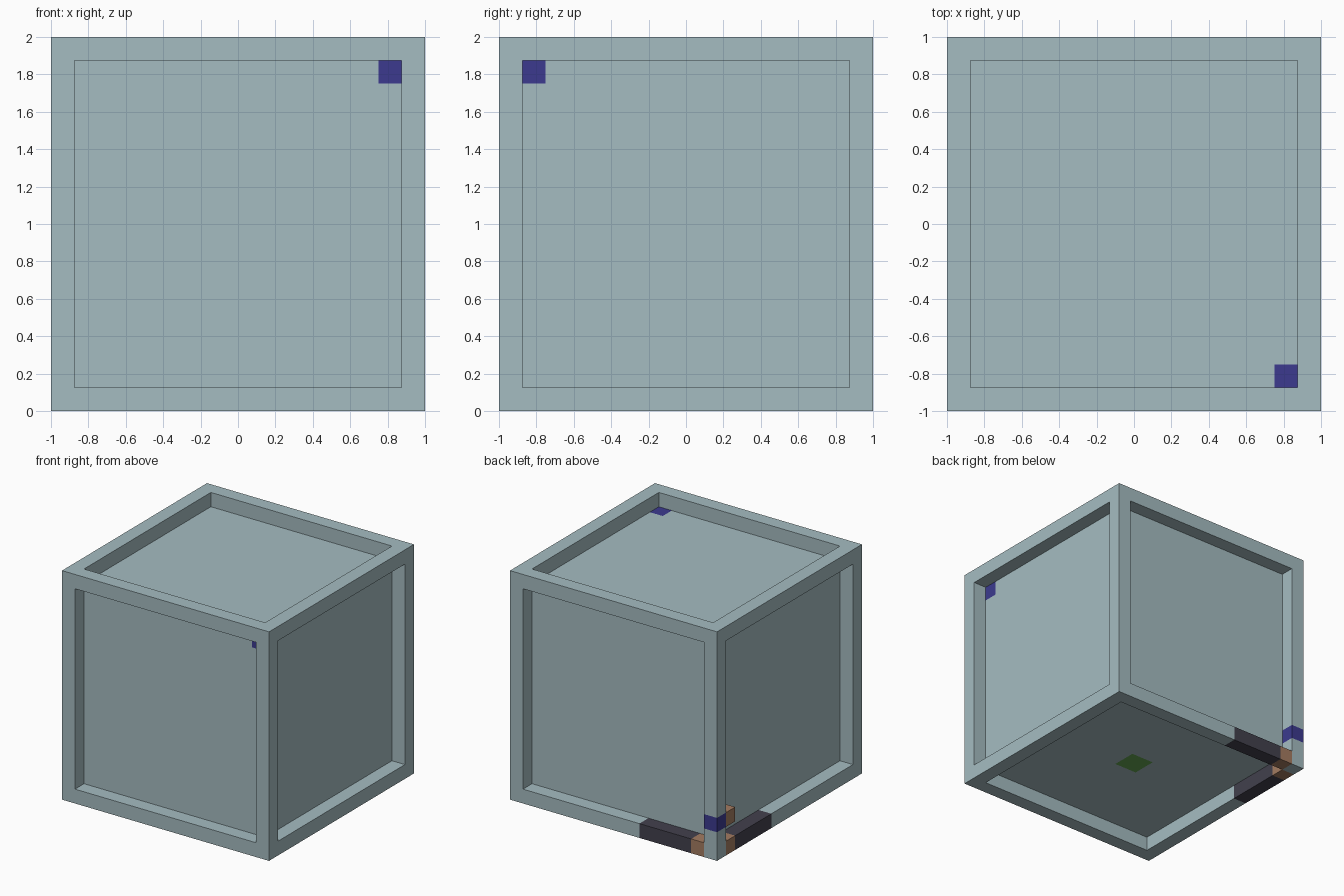
import bpy, bmesh
from mathutils import Vector

if "Cube" in bpy.data.objects:
    bpy.data.objects.remove(bpy.data.objects["Cube"])

U = 0.125  # width of the frame bars and of one small cell


def linear(c):
    c /= 255
    return c / 12.92 if c <= 0.04045 else ((c + 0.055) / 1.055) ** 2.4


def material(name, rgb):
    mat = bpy.data.materials.new(name)
    mat.use_nodes = True
    col = tuple(linear(c) for c in rgb) + (1,)
    mat.diffuse_color = col
    bsdf = mat.node_tree.nodes["Principled BSDF"]
    bsdf.inputs["Base Color"].default_value = col
    bsdf.inputs["Roughness"].default_value = 0.8
    return mat


MATS = [material("pale teal", (165, 188, 193)),
        material("deep blue", (60, 58, 143)),
        material("warm brown", (164, 124, 97)),
        material("charcoal", (66, 64, 77)),
        material("leaf green", (101, 166, 84))]
TEAL, BLUE, BROWN, CHARCOAL, GREEN = range(5)


def finish(bm, name, mats):
    bmesh.ops.recalc_face_normals(bm, faces=bm.faces)
    mesh = bpy.data.meshes.new(name)
    bm.to_mesh(mesh)
    bm.free()
    for m in mats:
        mesh.materials.append(m)
    obj = bpy.data.objects.new(name, mesh)
    bpy.context.collection.objects.link(obj)
    return obj


# Framed cube: every side inset to a border, then its panel sunk inwards
bm = bmesh.new()
bmesh.ops.create_cube(bm, size=2)
bmesh.ops.translate(bm, verts=bm.verts, vec=(0, 0, 1))
panels = list(bm.faces)
bmesh.ops.inset_individual(bm, faces=panels, thickness=U, use_even_offset=True)
bmesh.ops.inset_individual(bm, faces=panels, thickness=0, depth=-U)

# Coloured cells: colour, low corner, high corner
inner, post, cell, long = 1 - U, 2 * U, 1 - 2 * U, 0.25
g = 0.11
REGIONS = [
    (BLUE, (cell, -inner, 2 - post), (inner, -cell, 2 - U)),    # panel corner
    (BLUE, (-1, inner, post), (-inner, 1, post + U)),           # corner post
    (BROWN, (-inner, inner, 0), (-cell, 1, U)),                 # back bar
    (BROWN, (-1, cell, 0), (-inner, inner, U)),                 # side bar
    (CHARCOAL, (-cell, inner, 0), (-long, 1, U)),               # back bar
    (CHARCOAL, (-1, long, 0), (-inner, cell, U)),               # side bar
    (GREEN, (-g, -g, U), (g, g, U)),                            # underside
]

# Cut the surface along the cell borders, then colour the faces inside
cuts = {(axis, round(corner[axis], 4))
        for _, lo, hi in REGIONS for corner in (lo, hi) for axis in range(3)}
for axis, value in sorted(cuts):
    normal = Vector((0, 0, 0))
    normal[axis] = 1
    bmesh.ops.bisect_plane(bm, geom=bm.verts[:] + bm.edges[:] + bm.faces[:],
                           dist=1e-5, plane_co=normal * value, plane_no=normal)
for face in bm.faces:
    c = face.calc_center_median()
    for colour, lo, hi in REGIONS:
        if all(lo[i] - 1e-3 < c[i] < hi[i] + 1e-3 for i in range(3)):
            face.material_index = colour
finish(bm, "framed_cube", MATS)

# Small block standing beside the blue cell of the corner post
bm = bmesh.new()
bmesh.ops.create_cube(bm, size=U)
block = finish(bm, "side_block", [MATS[BROWN]])
block.location = (-1 + U / 2, inner - U / 2, post + U / 2)
